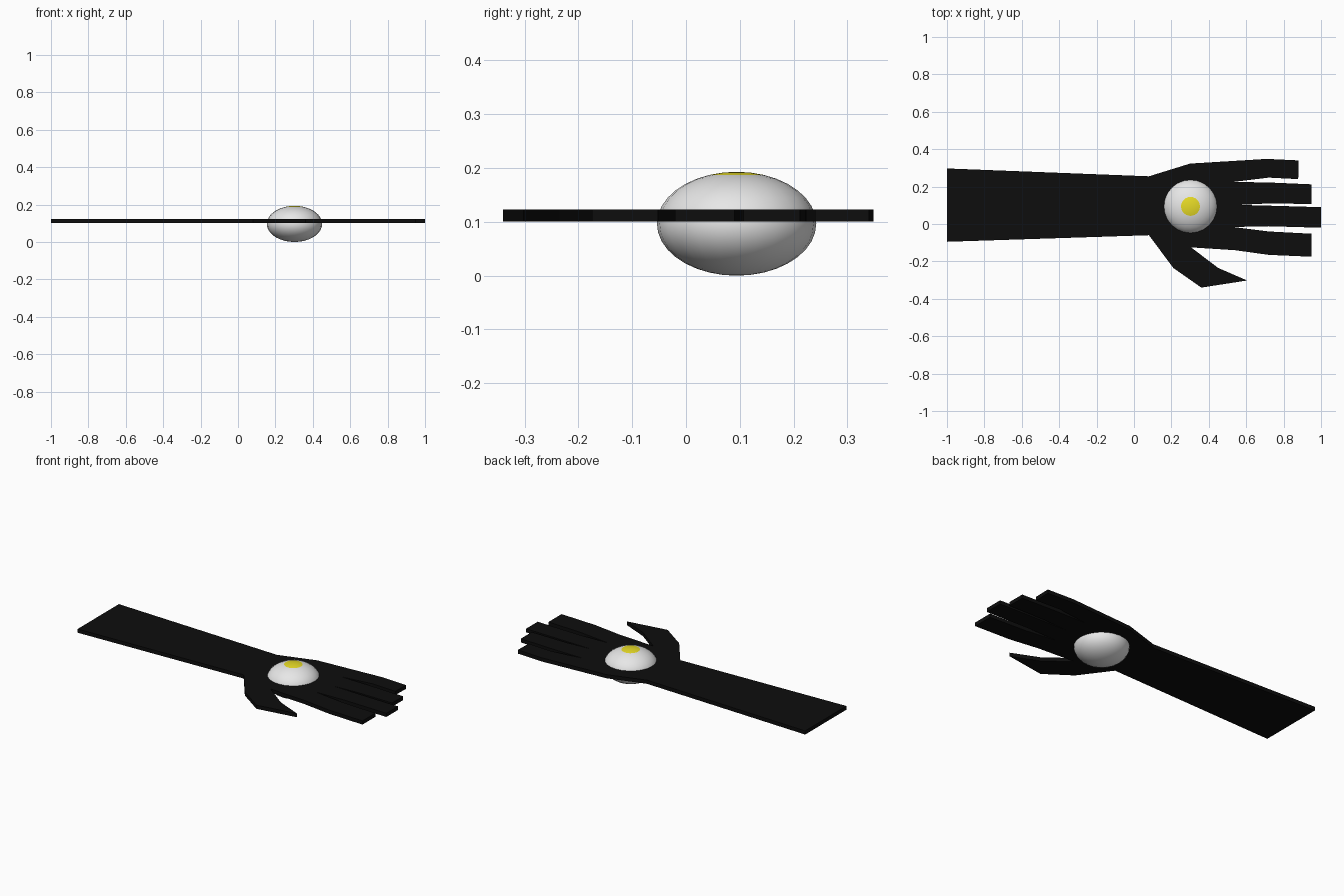
import bpy, bmesh, math
from mathutils import Matrix

if "Cube" in bpy.data.objects:
    bpy.data.objects.remove(bpy.data.objects["Cube"])


def material(name, rgb):
    m = bpy.data.materials.new(name)
    m.diffuse_color = (*rgb, 1)
    m.use_nodes = True
    m.node_tree.nodes["Principled BSDF"].inputs["Base Color"].default_value = m.diffuse_color
    return m


black = material("black", (0.004, 0.004, 0.004))
white = material("white", (0.8, 0.8, 0.8))
yellow = material("yellow", (0.8, 0.71, 0.02))


def add_object(name, bm, mats):
    bmesh.ops.recalc_face_normals(bm, faces=bm.faces)
    mesh = bpy.data.meshes.new(name)
    bm.to_mesh(mesh)
    bm.free()
    for m in mats:
        mesh.materials.append(m)
    ob = bpy.data.objects.new(name, mesh)
    bpy.context.collection.objects.link(ob)
    return ob


# Flat arm and hand: one outline extruded to a thin plate
outline = [
    (-1, 0.297), (-1, -0.095), (0.08, -0.06),                       # forearm
    (0.21, -0.235), (0.36, -0.34), (0.605, -0.302), (0.45, -0.235), # thumb
    (0.305, -0.125), (0.54, -0.14), (0.72, -0.165),                 # index finger
    (0.95, -0.175), (0.95, -0.052), (0.72, -0.04), (0.53, -0.016),
    (0.72, -0.012), (1, -0.02), (1, 0.09), (0.72, 0.098),           # middle finger
    (0.56, 0.102), (0.72, 0.11), (0.95, 0.107), (0.95, 0.212),      # ring finger
    (0.72, 0.222), (0.53, 0.225),
    (0.72, 0.248), (0.878, 0.24), (0.88, 0.34), (0.71, 0.348),      # little finger
    (0.30, 0.323), (0.08, 0.255),                                   # back of palm
]
Z0, Z1 = 0.101, 0.123
bm = bmesh.new()
base = bm.faces.new([bm.verts.new((x, y, Z0)) for x, y in outline])
top = bmesh.ops.extrude_face_region(bm, geom=[base])["geom"]
bmesh.ops.translate(bm, vec=(0, 0, Z1 - Z0),
                    verts=[g for g in top if isinstance(g, bmesh.types.BMVert)])
bmesh.ops.triangulate(bm, faces=[f for f in bm.faces if len(f.verts) > 4])
add_object("arm_and_hand", bm, [black])

# Flattened ball through the palm, with a yellow cap on top
bm = bmesh.new()
bmesh.ops.create_uvsphere(bm, u_segments=24, v_segments=18, radius=1)
for f in bm.faces:
    f.smooth = True
    f.material_index = int(f.calc_center_median().z > math.cos(math.radians(20)))
bmesh.ops.transform(bm, verts=bm.verts, matrix=Matrix.Translation((0.302, 0.094, 0.0965))
                    @ Matrix.Diagonal((0.148, 0.148, 0.0965, 1)))
add_object("palm_ball", bm, [white, yellow])
